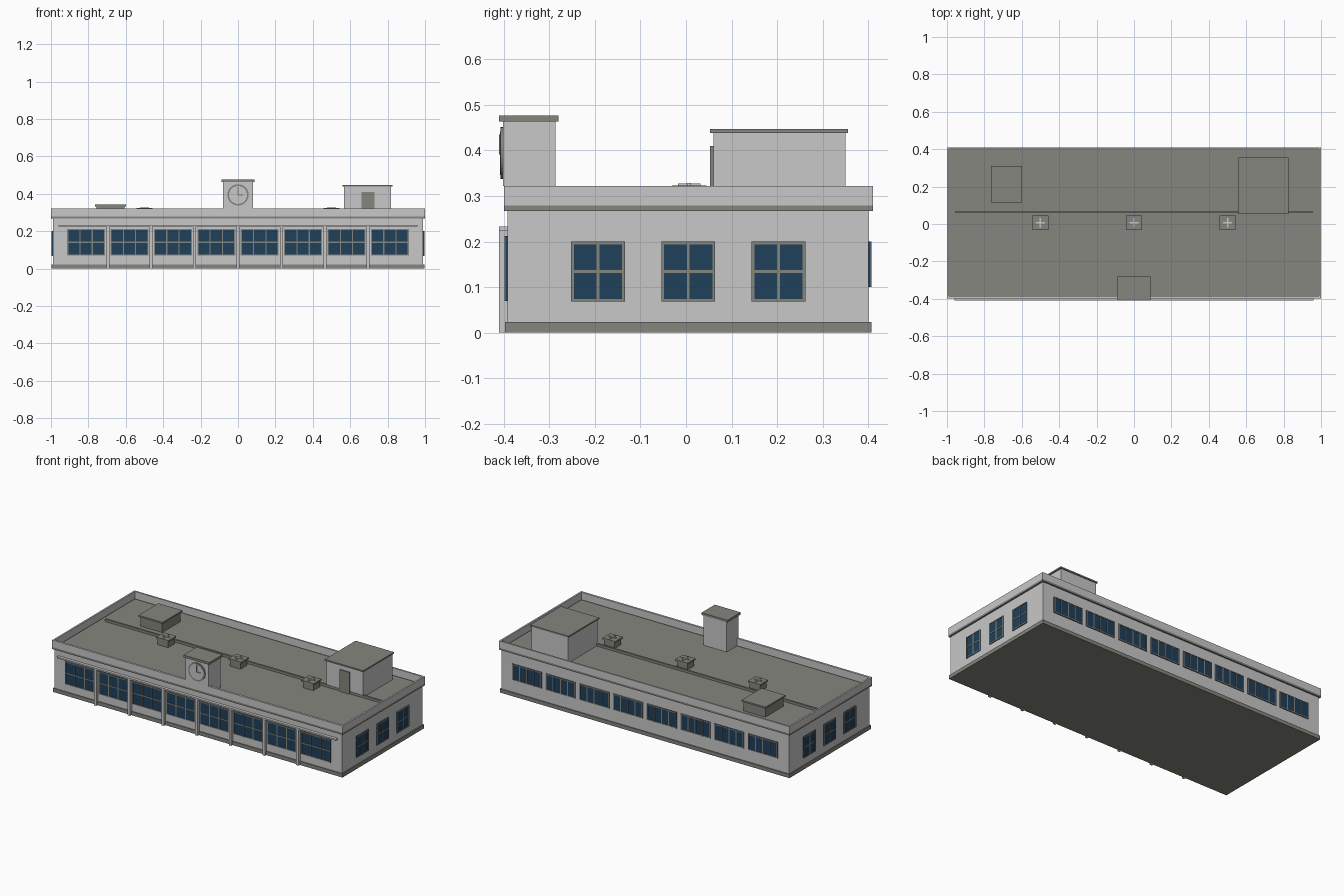
import bpy, bmesh
from math import pi
from mathutils import Matrix, Vector

cube = bpy.data.objects.get("Cube")
if cube:
    bpy.data.objects.remove(cube, do_unlink=True)


def material(name, rgb):
    m = bpy.data.materials.new(name)
    m.use_nodes = True
    m.diffuse_color = (*rgb, 1)
    m.node_tree.nodes["Principled BSDF"].inputs["Base Color"].default_value = (*rgb, 1)
    return m


LIGHT = material("light_grey_plaster", (0.58, 0.58, 0.58))
DARK = material("dark_grey_trim", (0.235, 0.24, 0.21))
GLASS = material("blue_glass", (0.014, 0.05, 0.10))


def finish(name, bm, mat, matrix=None):
    mesh = bpy.data.meshes.new(name)
    bm.to_mesh(mesh)
    bm.free()
    mesh.materials.append(mat)
    ob = bpy.data.objects.new(name, mesh)
    bpy.context.collection.objects.link(ob)
    if matrix:
        ob.matrix_world = matrix
    return ob


def add_box(bm, x, y, z):
    """Add a box given its (low, high) range on each axis."""
    size = [b - a for a, b in (x, y, z)]
    mid = Vector([(a + b) / 2 for a, b in (x, y, z)])
    bmesh.ops.create_cube(bm, size=1, matrix=Matrix.Translation(mid) @ Matrix.Diagonal((*size, 1)))


def boxes(name, mat, ranges, matrix=None):
    bm = bmesh.new()
    for r in ranges:
        add_box(bm, *r)
    return finish(name, bm, mat, matrix)


def window(name, place, w, h, cols, rows):
    """Glass pane with a grid of bars, facing local -y, at a placement matrix."""
    a, b, t = w / 2, h / 2, 0.003
    boxes(name + "_glass", GLASS, [((-a, a), (-0.004, 0.004), (-b, b))], place)
    bars = []
    for i in range(cols + 1):
        x = -a + t + (w - 2 * t) * i / cols
        bars.append(((x - t, x + t), (-0.006, 0.003), (-b, b)))
    for j in range(rows + 1):
        z = -b + t + (h - 2 * t) * j / rows
        bars.append(((-a, a), (-0.0057, 0.003), (z - t, z + t)))
    boxes(name + "_frame", DARK, bars, place)


# Main block
ROOF = 0.275
FRONT, BACK, SIDE = -0.392, 0.401, 0.99
boxes("walls", LIGHT, [((-SIDE, SIDE), (FRONT, BACK), (0.01, 0.27))])
boxes("plinth", DARK, [((-0.997, 0.997), (-0.397, 0.407), (0, 0.023))])
boxes("roof_deck", DARK, [((-0.995, 0.995), (-0.394, 0.405), (0.268, ROOF))])


def ring(name, mat, z):
    boxes(name, mat, [((-1, 1), (-0.399, -0.386), z), ((-1, 1), (0.4, 0.41), z),
                      ((-1, -0.99), (-0.386, 0.4), z), ((0.99, 1), (-0.386, 0.4), z)])


ring("parapet", LIGHT, (0.279, 0.322))
ring("parapet_band", DARK, (0.267, 0.279))

# Windows on the four sides
PITCH = 0.232
for i in range(8):
    x = (i - 3.5) * PITCH
    window(f"front_window_{i+1}", Matrix.Translation((x, FRONT, 0.141)), 0.203, 0.142, 3, 2)
    window(f"back_window_{i+1}", Matrix.Translation((x, BACK, 0.15)) @ Matrix.Rotation(pi, 4, 'Z'),
           0.203, 0.1, 4, 1)
for side, label in ((1, "left"), (-1, "right")):
    for i in range(3):
        place = Matrix.Translation((side * SIDE, 0.005 + (i - 1) * 0.198, 0.134))
        window(f"{label}_window_{i+1}", place @ Matrix.Rotation(side * pi / 2, 4, 'Z'),
               0.118, 0.132, 2, 2)

# Front pilasters and ledge
boxes("pilasters", LIGHT, [((x - 0.008, x + 0.008), (-0.41, FRONT), (0, 0.225))
                           for x in [(i - 3) * PITCH for i in range(7)]])
boxes("front_ledge", LIGHT, [((-0.96, 0.96), (-0.41, FRONT), (0.224, 0.233))])

# Clock tower
boxes("clock_tower", LIGHT, [((-0.08, 0.08), (-0.402, -0.286), (0.322, 0.465)),
                             ((-0.08, 0.08), (-0.395, -0.286), (ROOF, 0.322))])
boxes("clock_tower_cap", DARK, [((-0.089, 0.089), (-0.41, -0.28), (0.463, 0.477))])


def disc(name, mat, radius, y, depth):
    bm = bmesh.new()
    bmesh.ops.create_cone(bm, cap_ends=True, segments=32, radius1=radius, radius2=radius, depth=depth)
    return finish(name, bm, mat, Matrix.Translation((0, y, 0.394)) @ Matrix.Rotation(pi / 2, 4, 'X'))


disc("clock_rim", DARK, 0.057, -0.404, 0.006)
disc("clock_face", LIGHT, 0.048, -0.405, 0.006)
boxes("clock_hands", DARK, [((-0.003, 0.003), (-0.41, -0.407), (0.391, 0.435)),
                            ((-0.003, 0.028), (-0.41, -0.407), (0.391, 0.397))])

# Roof stair house with door
boxes("stair_house", LIGHT, [((0.567, 0.817), (0.06, 0.35), (ROOF, 0.44))])
boxes("stair_house_cap", DARK, [((0.56, 0.825), (0.053, 0.356), (0.438, 0.447))])
boxes("stair_house_door", DARK, [((0.66, 0.73), (0.053, 0.061), (ROOF, 0.41))])

# Roof plant box and pipe
boxes("plant_box", DARK, [((-0.757, -0.607), (0.122, 0.302), (ROOF, 0.335)),
                          ((-0.765, -0.6), (0.115, 0.31), (0.333, 0.343))])
boxes("roof_pipe", DARK, [((-0.955, 0.955), (0.058, 0.07), (ROOF, 0.29))])

# Roof vents with a light cross on top
for i, x in enumerate((-0.5, 0, 0.5)):
    y = 0.007
    boxes(f"vent_{i+1}", DARK, [((x - 0.036, x + 0.036), (y - 0.032, y + 0.032), (ROOF, 0.315)),
                                ((x - 0.043, x + 0.043), (y - 0.038, y + 0.038), (0.313, 0.323))])
    boxes(f"vent_cross_{i+1}", LIGHT, [((x - 0.025, x + 0.025), (y - 0.004, y + 0.004), (0.322, 0.328)),
                                       ((x - 0.004, x + 0.004), (y - 0.025, y + 0.025), (0.322, 0.3275))])
